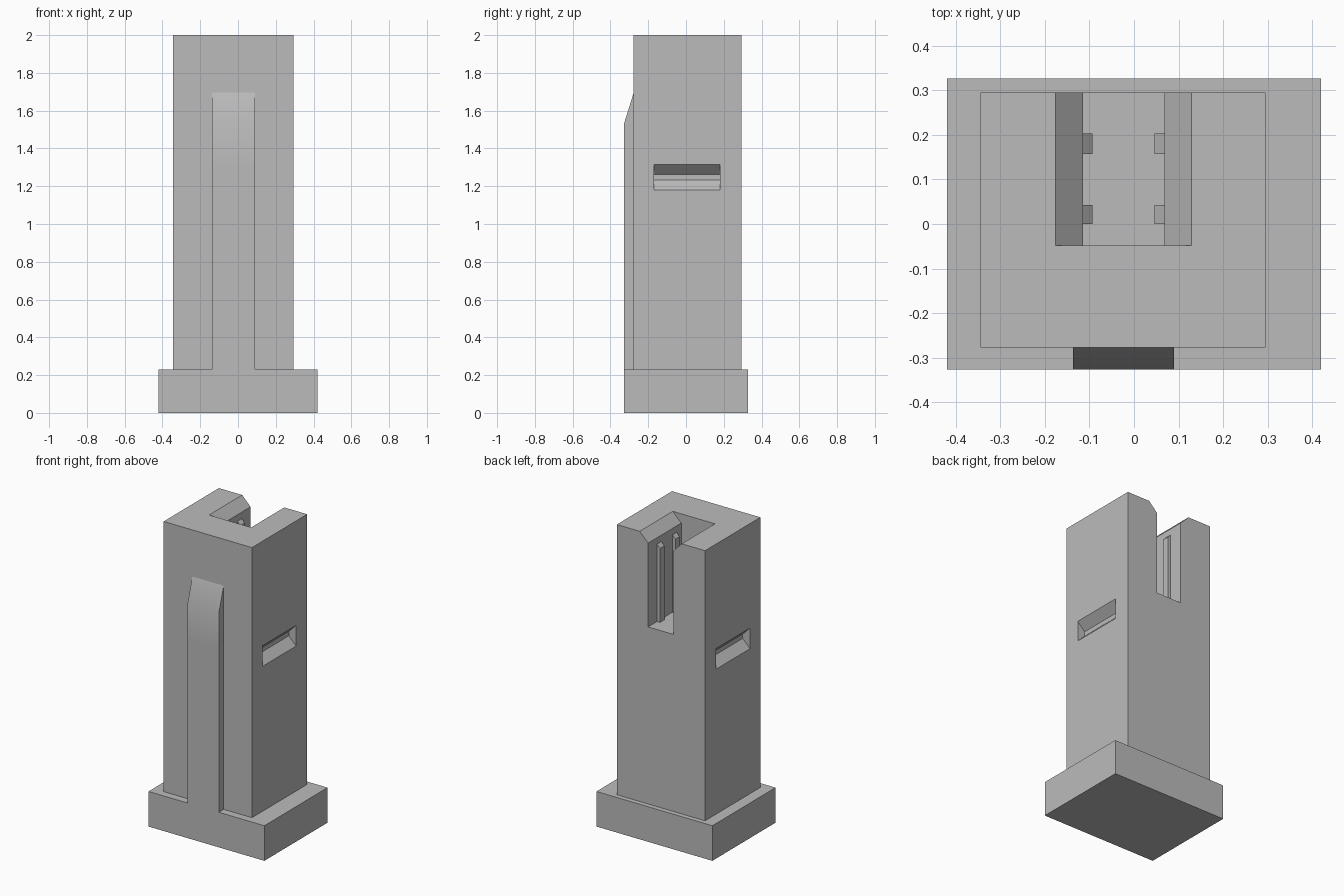
import bpy, bmesh, math
from mathutils import Vector

if "Cube" in bpy.data.objects:
    bpy.data.objects.remove(bpy.data.objects["Cube"], do_unlink=True)

grey = bpy.data.materials.new("plain_grey")
grey.use_nodes = True
COLOR = (0.5, 0.5, 0.5, 1)
grey.diffuse_color = COLOR
grey.node_tree.nodes["Principled BSDF"].inputs["Base Color"].default_value = COLOR


def prism(name, points, axis, lo, hi):
    """Extrude a profile along x (points are y, z) or along y (points are x, z)."""
    bm = bmesh.new()
    place = (lambda a, b: (lo, a, b)) if axis == "x" else (lambda a, b: (a, lo, b))
    face = bm.faces.new([bm.verts.new(place(a, b)) for a, b in points])
    move = Vector((hi - lo, 0, 0)) if axis == "x" else Vector((0, hi - lo, 0))
    top = bmesh.ops.extrude_face_region(bm, geom=[face])["geom"]
    bmesh.ops.translate(bm, vec=move, verts=[v for v in top if isinstance(v, bmesh.types.BMVert)])
    bmesh.ops.recalc_face_normals(bm, faces=bm.faces)
    mesh = bpy.data.meshes.new(name)
    bm.to_mesh(mesh)
    bm.free()
    mesh.materials.append(grey)
    obj = bpy.data.objects.new(name, mesh)
    bpy.context.collection.objects.link(obj)
    return obj


def box(name, x0, x1, y0, y1, z0, z1):
    return prism(name, [(x0, z0), (x1, z0), (x1, z1), (x0, z1)], "y", y0, y1)


def cut(target, cutter):
    cutter.hide_render = True
    mod = target.modifiers.new("cut", "BOOLEAN")
    mod.operation, mod.solver, mod.object = "DIFFERENCE", "EXACT", cutter
    bpy.context.view_layer.objects.active = target
    bpy.ops.object.modifier_apply(modifier=mod.name)
    bpy.data.objects.remove(cutter, do_unlink=True)


# Foot and column
LEFT, RIGHT, FRONT, BACK = -0.345, 0.295, -0.277, 0.295
SLOT_L, SLOT_R, FLOOR = -0.115, 0.068, 1.39
box("foot", -0.42, 0.42, -0.327, 0.327, 0, 0.23)
column = box("column", LEFT, RIGHT, FRONT, BACK, 0.23, 2)

# Rear slot with flared upper edges
flare, over = 0.061, 0.05
cut(column, prism("slot_cutter", [
    (SLOT_L, FLOOR), (SLOT_R, FLOOR), (SLOT_R, 2 - flare), (SLOT_R + flare + over, 2 + over),
    (SLOT_L - flare - over, 2 + over), (SLOT_L, 2 - flare)], "y", -0.048, BACK + 0.1))

# Bevelled finger notches on both sides
depth = 0.053
for wall, out in ((LEFT, -1), (RIGHT, 1)):
    inner, outer = wall - out * depth, wall + out * over
    cut(column, prism("notch_cutter", [
        (inner, 1.233), (inner, 1.262), (outer, 1.315 + over), (outer, 1.18 - over)],
        "y", -0.17, 0.18))

# Guide ribs in the slot, with sloped tops
rib = 0.022
for side, wall, inward in (("right", SLOT_L, 1), ("left", SLOT_R, -1)):
    for place, y0, y1 in (("front", 0, 0.043), ("rear", 0.157, 0.203)):
        edge = wall + inward * rib
        prism(f"{side}_{place}_rib", [
            (wall, FLOOR), (edge, FLOOR), (edge, 1.875), (wall, 1.875 + rib)], "y", y0, y1)

# Front rib that tapers into the column
spine = prism("front_spine", [
    (FRONT, 0.23), (-0.327, 0.23), (-0.327, 1.3), (-0.327, 1.535), (FRONT, 1.695)],
    "x", -0.137, 0.09)
bpy.ops.object.select_all(action="DESELECT")
spine.select_set(True)
bpy.context.view_layer.objects.active = spine
bpy.ops.object.shade_smooth_by_angle(angle=math.radians(30))
